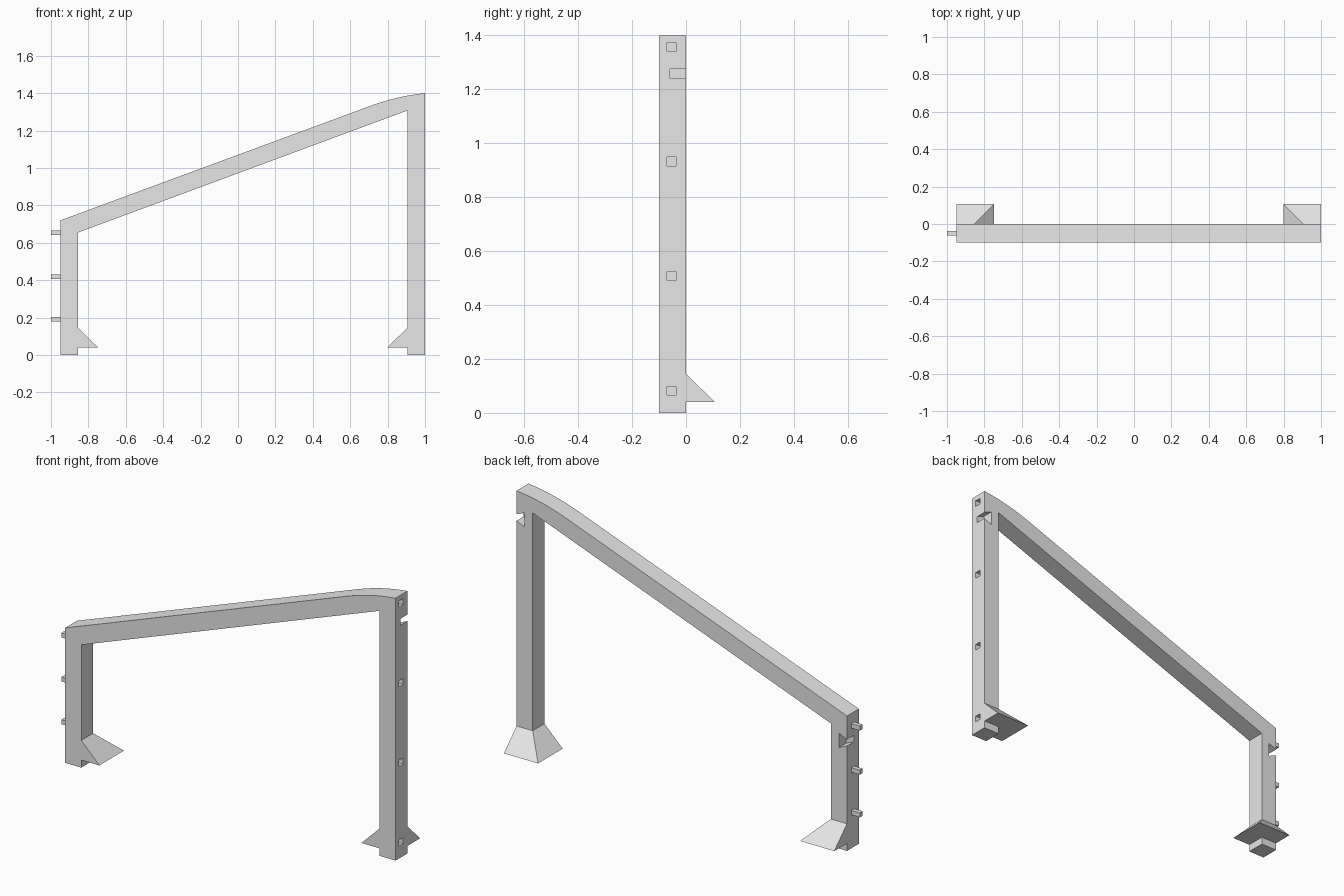
import bpy, bmesh
from mathutils import Vector

cube = bpy.data.objects.get("Cube")
if cube:
    bpy.data.objects.remove(cube, do_unlink=True)

grey = bpy.data.materials.new("plain_grey")
grey.use_nodes = True
grey.diffuse_color = (0.8, 0.8, 0.8, 1)
grey.node_tree.nodes["Principled BSDF"].inputs["Base Color"].default_value = (0.8, 0.8, 0.8, 1)

LEFT, RIGHT, TOP = -0.95, 1.0, 1.4      # outer faces of the posts, peak height
WIDTH, DEPTH = 0.095, 0.1               # post cross-section


def make_object(name, bm):
    bmesh.ops.recalc_face_normals(bm, faces=bm.faces)
    mesh = bpy.data.meshes.new(name)
    bm.to_mesh(mesh)
    bm.free()
    mesh.materials.append(grey)
    obj = bpy.data.objects.new(name, mesh)
    bpy.context.collection.objects.link(obj)
    return obj


def add_prism(bm, outline, y0, y1):
    """Extrude an x-z outline between two y positions."""
    face = bm.faces.new([bm.verts.new((x, y0, z)) for x, z in outline])
    new = bmesh.ops.extrude_face_region(bm, geom=[face])["geom"]
    moved = [g for g in new if isinstance(g, bmesh.types.BMVert)]
    bmesh.ops.translate(bm, verts=moved, vec=(0, y1 - y0, 0))


def add_box(bm, x0, x1, y0, y1, z0, z1):
    add_prism(bm, [(x0, z0), (x1, z0), (x1, z1), (x0, z1)], y0, y1)


# Frame: two posts and a sloping beam that levels off at the tall post
start, control, end = Vector((0.7, 1.329)), Vector((0.85, 1.385)), Vector((RIGHT, TOP))
steps = 8
curve = []
for i in range(steps + 1):
    t = i / steps
    curve.append(tuple(start * (1 - t) ** 2 + control * 2 * t * (1 - t) + end * t * t))
inner_l, inner_r = LEFT + WIDTH, RIGHT - WIDTH
outline = [(LEFT, 0), (inner_l, 0), (inner_l, 0.655), (inner_r, 1.307),
           (inner_r, 0), (RIGHT, 0)] + curve[::-1] + [(LEFT, 0.72)]
bm = bmesh.new()
add_prism(bm, outline, -DEPTH, 0)
frame = make_object("frame", bm)

# Cutter: peg sockets in the tall post, flared notches in both posts
bm = bmesh.new()
for i in range(4):
    z = 0.082 + i * 0.425
    add_box(bm, RIGHT - 0.055, RIGHT + 0.02, -0.07, -0.037, z - 0.0165, z + 0.0165)
for side, edge, z in ((1, RIGHT, 1.257), (-1, LEFT, 0.577)):
    out, mouth, back = edge + side * 0.02, edge, edge - side * 0.047
    add_prism(bm, [(out, z - 0.0175), (mouth, z - 0.0175), (back, z - 0.0375),
                   (back, z + 0.0375), (mouth, z + 0.0175), (out, z + 0.0175)], -0.059, 0.02)
cutter = make_object("socket_cutter", bm)
cutter.hide_render = True
cut = frame.modifiers.new("sockets", 'BOOLEAN')
cut.operation, cut.solver, cut.object = 'DIFFERENCE', 'EXACT', cutter
bpy.context.view_layer.objects.active = frame
frame.select_set(True)
bpy.ops.object.modifier_apply(modifier=cut.name)
bpy.data.objects.remove(cutter, do_unlink=True)
bpy.ops.object.shade_smooth_by_angle(angle=0.3)

# Pegs on the short post
for name, z in (("lower_peg", 0.19), ("middle_peg", 0.418), ("upper_peg", 0.653)):
    bm = bmesh.new()
    add_box(bm, -1.0, LEFT, -0.061, -0.037, z - 0.012, z + 0.012)
    make_object(name, bm)


# Flared feet wrapping the inner and back faces of each post
def make_foot(name, edge, side):
    low, high, flare = 0.04, 0.145, 0.107
    inner = edge - side * WIDTH
    toe = inner - side * flare
    bm = bmesh.new()
    b = [bm.verts.new((x, y, low)) for x, y in
         ((toe, -DEPTH), (inner, -DEPTH), (inner, 0), (edge, 0), (edge, flare), (toe, flare))]
    t = [bm.verts.new((x, y, high)) for x, y in ((inner, -DEPTH), (inner, 0), (edge, 0))]
    for face in ((b[0], b[1], b[2], b[5]), (b[2], b[3], b[4], b[5]),
                 (b[0], t[0], t[1], b[5]), (t[1], t[2], b[4], b[5]),
                 (b[0], b[1], t[0]), (b[3], b[4], t[2])):
        bm.faces.new(face)
    return make_object(name, bm)


make_foot("tall_post_foot", RIGHT, 1)
make_foot("short_post_foot", LEFT, -1)
